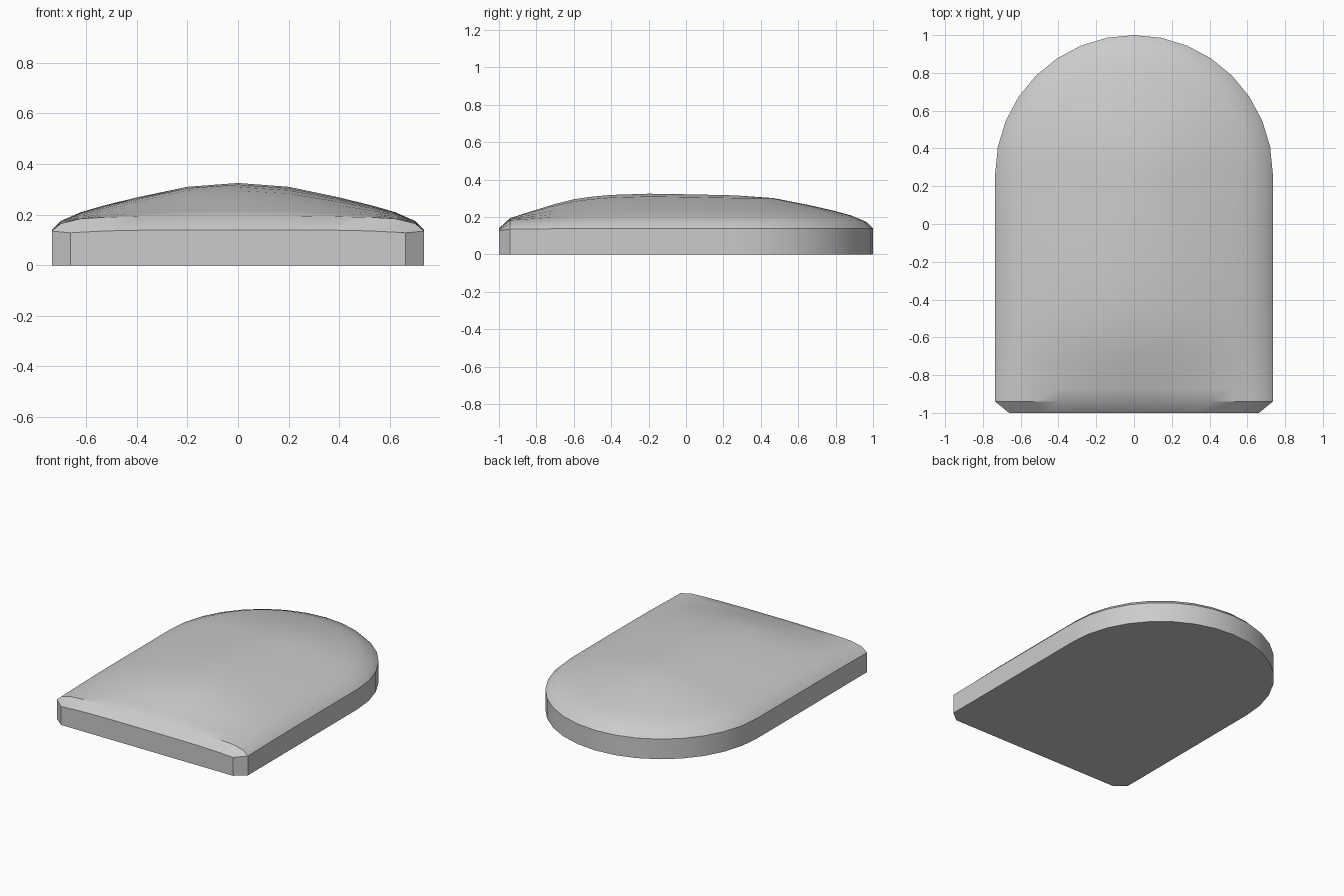
import bpy
import bmesh
from math import sin, cos, pi

cube = bpy.data.objects.get("Cube")
if cube:
    bpy.data.objects.remove(cube, do_unlink=True)

HALF_WIDTH = 0.735
ARC_CENTRE_Y = 0.265
ARC_STEPS = 16

# Half cross-section: (distance from centre, crown height, front edge height)
SECTION = [(0, 0.325, 0.195), (0.2, 0.31, 0.195), (0.4, 0.268, 0.192),
           (0.53, 0.236, 0.189), (0.62, 0.21, 0.184), (0.70, 0.175, 0.165),
           (HALF_WIDTH, 0.14, 0.135)]
# Rows along the straight sides: (y, share of the crown height reached)
ROWS = [(-0.94, 0), (-0.87, 0.17), (-0.8, 0.34), (-0.7, 0.58), (-0.6, 0.77),
        (-0.5, 0.88), (-0.4, 0.95), (-0.2, 1), (0.05, 0.97), (ARC_CENTRE_Y, 0.93)]


def height(crown, front, share):
    return front + (crown - front) * share


def cross_rows():
    """Straight part: the full width of the section at each y."""
    full = [(-d, c, f) for d, c, f in reversed(SECTION[1:])] + SECTION
    # Chamfered lip, narrowed so that the front corners are cut off
    yield [(d * 0.9, -1, 0.14 - 0.012 * (abs(d) / HALF_WIDTH) ** 4) for d, c, f in full]
    for y, share in ROWS:
        yield [(d, y, height(c, f, share)) for d, c, f in full]


def arc_rows():
    """Rounded back: the half section swept round the arc centre."""
    share = ROWS[-1][1]
    for i in range(ARC_STEPS + 1):
        a = pi * i / ARC_STEPS
        yield [(d * cos(a), ARC_CENTRE_Y + d * sin(a), height(c, f, share))
               for d, c, f in SECTION]


def add_grid(bm, rows):
    grid = [[bm.verts.new(p) for p in row] for row in rows]
    for a, b in zip(grid, grid[1:]):
        for i in range(len(a) - 1):
            bm.faces.new((a[i], a[i + 1], b[i + 1], b[i]))


# Domed top
bm = bmesh.new()
add_grid(bm, cross_rows())
add_grid(bm, arc_rows())
bmesh.ops.remove_doubles(bm, verts=bm.verts, dist=0.0005)
bmesh.ops.dissolve_degenerate(bm, edges=bm.edges, dist=0.0005)

# Vertical rim and flat underside
rim = [e for e in bm.edges if e.is_boundary]
extruded = bmesh.ops.extrude_edge_only(bm, edges=rim)["geom"]
for v in extruded:
    if isinstance(v, bmesh.types.BMVert):
        v.co.z = 0
bmesh.ops.contextual_create(bm, geom=[e for e in extruded if isinstance(e, bmesh.types.BMEdge)
                                      and all(v.co.z == 0 for v in e.verts)])
bmesh.ops.recalc_face_normals(bm, faces=bm.faces)

mesh = bpy.data.meshes.new("domed_slab")
bm.to_mesh(mesh)
bm.free()
slab = bpy.data.objects.new("domed_slab", mesh)
bpy.context.collection.objects.link(slab)

# Plain grey
grey = bpy.data.materials.new("light_grey")
grey.use_nodes = True
colour = (0.6, 0.6, 0.6, 1)
grey.diffuse_color = colour
grey.node_tree.nodes["Principled BSDF"].inputs["Base Color"].default_value = colour
mesh.materials.append(grey)

# Soft dome, crisp rim
bpy.ops.object.select_all(action='DESELECT')
slab.select_set(True)
bpy.context.view_layer.objects.active = slab
bpy.ops.object.shade_smooth_by_angle(angle=pi / 6)
